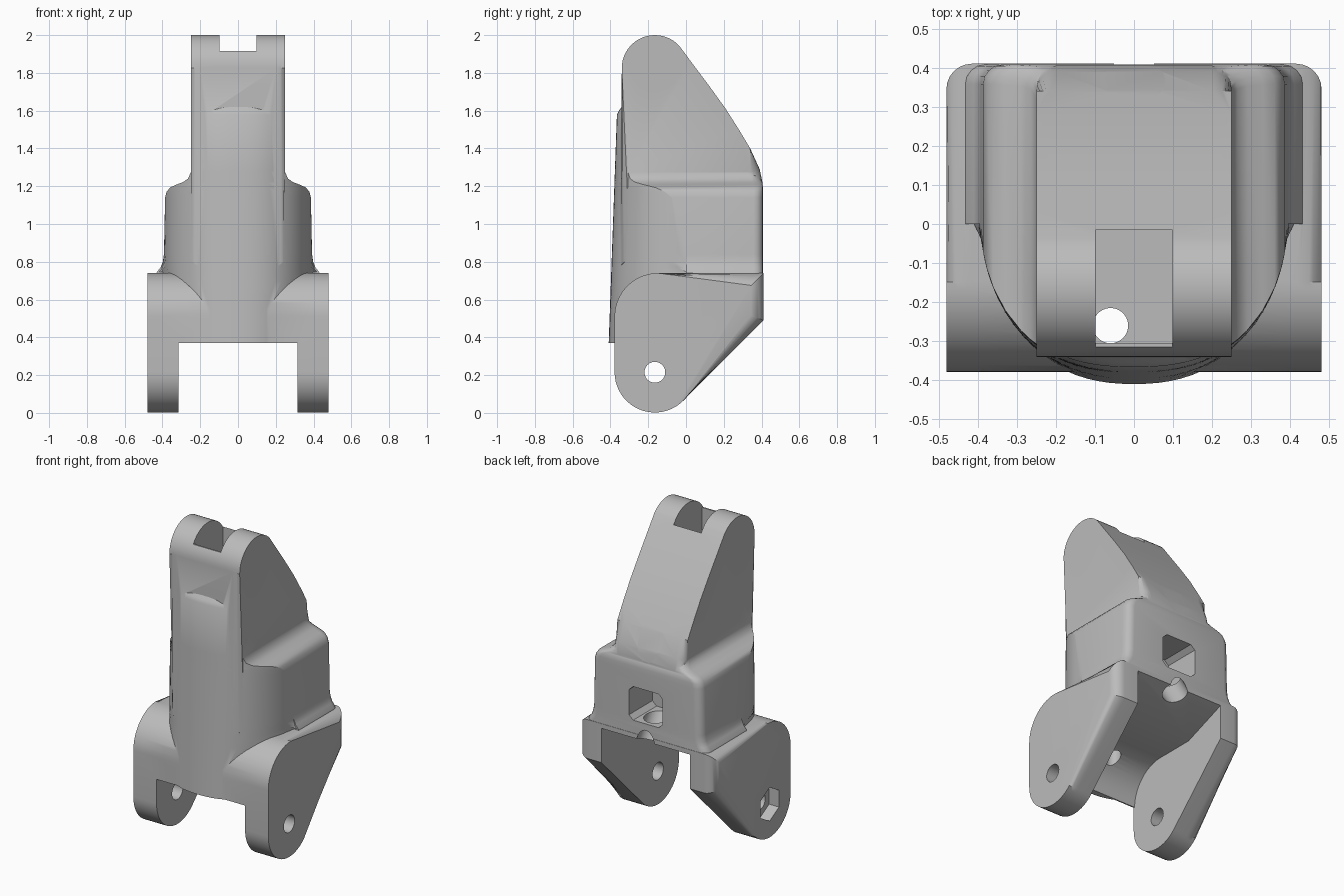
import bpy, bmesh
from math import sin, cos, pi, radians
from mathutils import Vector

if "Cube" in bpy.data.objects:
    bpy.data.objects.remove(bpy.data.objects["Cube"])

grey = bpy.data.materials.new("light_grey")
grey.use_nodes = True
grey.diffuse_color = (0.5, 0.5, 0.5, 1)
grey.node_tree.nodes["Principled BSDF"].inputs["Base Color"].default_value = (0.5, 0.5, 0.5, 1)

LOW = Vector((0, -0.165, 0.215))   # lower hinge axis
TOP = Vector((0, -0.165, 1.825))   # upper hinge axis


def finish(name, bm):
    bmesh.ops.recalc_face_normals(bm, faces=bm.faces)
    mesh = bpy.data.meshes.new(name)
    bm.to_mesh(mesh)
    bm.free()
    mesh.materials.append(grey)
    ob = bpy.data.objects.new(name, mesh)
    bpy.context.collection.objects.link(ob)
    return ob


def loft(bm, rings):
    """Skin equal-length rings of points and cap both ends."""
    rows = [[bm.verts.new(p) for p in ring] for ring in rings]
    n = len(rows[0])
    for a, b in zip(rows, rows[1:]):
        for i in range(n):
            bm.faces.new((a[i], a[(i + 1) % n], b[(i + 1) % n], b[i]))
    return [bm.faces.new(rows[0]), bm.faces.new(rows[-1])]


def slab(name, profile, half, bevel=0):
    """Side profile (y, z) extruded across x, with rounded rims."""
    bm = bmesh.new()
    caps = loft(bm, [[(x, y, z) for y, z in profile] for x in (-half, half)])
    if bevel:
        rim = {e for f in caps for e in f.edges}
        bmesh.ops.bevel(bm, geom=list(rim), offset=bevel, segments=6, profile=0.5,
                        affect='EDGES', clamp_overlap=False)
    return finish(name, bm)


def arc(cy, cz, r, start, end, n=20):
    angles = [radians(start + (end - start) * i / n) for i in range(n + 1)]
    return [(cy + r * cos(a), cz + r * sin(a)) for a in angles]


def rod(name, a, b, r1, r2=None, sides=40):
    """Cylinder, cone or prism between two points."""
    a, b = Vector(a), Vector(b)
    bm = bmesh.new()
    bmesh.ops.create_cone(bm, cap_ends=True, segments=sides, radius1=r1,
                          radius2=r1 if r2 is None else r2, depth=(b - a).length)
    turn = (b - a).to_track_quat('Z', 'Y')
    for v in bm.verts:
        v.co = turn @ v.co + (a + b) / 2
    return finish(name, bm)


def box(name, lo, hi):
    return slab(name, [(lo[1], lo[2]), (hi[1], lo[2]), (hi[1], hi[2]), (lo[1], hi[2])], hi[0])


def combine(target, tool, operation):
    mod = target.modifiers.new(tool.name, 'BOOLEAN')
    mod.operation, mod.solver, mod.object = operation, 'EXACT', tool
    bpy.context.view_layer.objects.active = target
    bpy.ops.object.modifier_apply(modifier=mod.name)
    bpy.data.objects.remove(tool)


# Central column with rounded top and sloping back
column = slab("finger_segment",
              [(-0.345, 0.78), (0.405, 0.78), (0.405, 1.22), (0.39, 1.29), (0.34, 1.4),
               (0.28, 1.5), (0.21, 1.61), (0.12, 1.735), (0.03, 1.855)]
              + arc(TOP.y, TOP.z, 0.175, 42, 180), 0.25, 0.05)

# Lower fork block
fork = slab("fork_block",
            arc(LOW.y, LOW.z, 0.213, 180, 315) + [(0.41, 0.49), (0.41, 0.74)]
            + arc(-0.148, 0.51, 0.23, 90, 180), 0.48, 0.065)


# Middle shell: bowed front, flat back, filleted shoulders
def front(x, z):
    u = min(1, abs(x) / 0.392)
    y = -0.365 * (1 - u ** 2.5) ** 0.5
    return y - 0.036 * (1.6 - z) * (1 - u * u)


def section(z, w, back, shift):
    pts = []
    for i in range(41):
        x = -w * cos(pi * i / 40)
        pts.append((x, front(x, z) + shift, z))
    corner = [(0, 0.05), (0.004, 0.03), (0.015, 0.015), (0.03, 0.004), (0.05, 0)]
    pts += [(w - dx, back - dy, z) for dx, dy in corner]
    pts += [(dx - w, back - dy, z) for dx, dy in reversed(corner)]
    return pts


levels = [(0.365, 0.39, 0.24, 0), (0.5, 0.39, 0.37, 0), (0.55, 0.39, 0.408, 0),
          (0.70, 0.44, 0.408, 0), (0.745, 0.43, 0.408, 0), (0.77, 0.41, 0.408, 0),
          (0.80, 0.398, 0.408, 0), (0.84, 0.392, 0.408, 0), (1.14, 0.386, 0.408, 0),
          (1.17, 0.378, 0.408, 0), (1.193, 0.36, 0.408, 0), (1.207, 0.33, 0.406, 0),
          (1.222, 0.29, 0.403, 0), (1.24, 0.265, 0.395, 0), (1.28, 0.247, 0.37, 0),
          (1.58, 0.247, 0.2, 0), (1.60, 0.246, 0.18, 0.01), (1.63, 0.24, 0.15, 0.03)]
bm = bmesh.new()
loft(bm, [section(*lv) for lv in levels])
shell = finish("middle_shell", bm)

combine(column, shell, 'UNION')
combine(column, fork, 'UNION')

# Openings
cutters = [
    slab("fork_gap", [(-0.6, -0.1), (0.6, -0.1), (0.6, 0.79), (0.41, 0.71), (0.12, 0.6)]
         + arc(-0.14, 0.37, 0.23, 90, 180, 12) + [(-0.6, 0.364)], 0.315),
    box("knuckle_slot", (-0.098, -0.305, 1.62), (0.098, -0.015, 2.2)),
    box("knuckle_notch", (-0.098, -0.6, 1.915), (0.098, 0.6, 2.2)),
    rod("cord_hole", (-0.06, -0.26, 0.3), (-0.06, -0.26, 1.7), 0.045),
    rod("upper_channel", (0, 0.42, 1.5), (0, 0.22, 0.93), 0.083),
    rod("lower_channel", (0, 0.41, 0.64), (0, 0.22, 0.93), 0.075),
]

# Square pocket in the back with clipped corners
s, c = 0.12, 0.03
outline = [(s, s - c), (s - c, s), (c - s, s), (-s, s - c),
           (-s, c - s), (c - s, -s), (s - c, -s), (s, c - s)]
bm = bmesh.new()
loft(bm, [[(x, y, 0.93 + z * 0.9) for x, z in outline] for y in (0.17, 0.6)])
cutters.append(finish("back_pocket", bm))


# Hinge pin bores and their bolt recesses
def along(axis, x):
    return axis + Vector((x, 0, 0))


for label, axis in (("upper", TOP), ("lower", LOW)):
    cutters.append(rod(label + "_pin_bore", along(axis, -1), along(axis, 1), 0.055))
cutters += [
    rod("upper_left_recess", along(TOP, 0.22), along(TOP, 0.4), 0.13),
    rod("upper_left_nut", along(TOP, 0.16), along(TOP, 0.4), 0.115, sides=6),
    rod("upper_right_recess", along(TOP, -0.17), along(TOP, -0.4), 0.13),
    rod("lower_left_sink", along(LOW, 0.4), along(LOW, 0.481), 0.065, 0.108),
    rod("lower_right_nut", along(LOW, -0.41), along(LOW, -0.6), 0.108, sides=6),
]
for cutter in cutters:
    combine(column, cutter, 'DIFFERENCE')

# Smooth shading with crisp edges
bpy.ops.object.select_all(action='DESELECT')
column.select_set(True)
bpy.context.view_layer.objects.active = column
bpy.ops.object.shade_smooth_by_angle(angle=radians(32))
